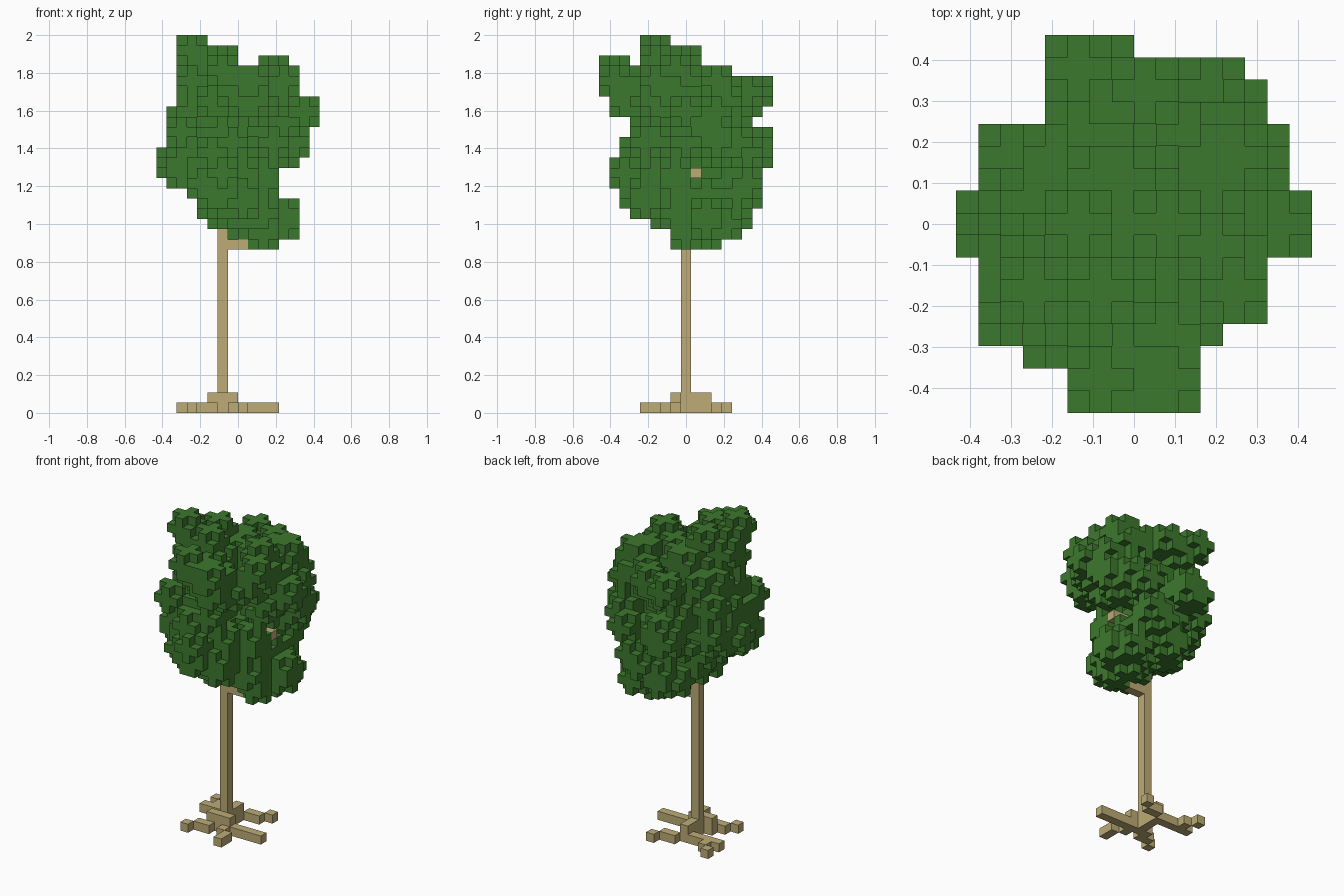
import bpy
import bmesh
import random

random.seed(7)
cube = bpy.data.objects.get("Cube")
if cube:
    bpy.data.objects.remove(cube, do_unlink=True)

UNIT = 2 / 37                 # edge of one block
MIDDLE = (8, 8.5, 0)          # grid point standing at the world origin


def material(name, rgb):
    mat = bpy.data.materials.new(name)
    mat.use_nodes = True
    color = (*rgb, 1)
    mat.diffuse_color = color
    mat.node_tree.nodes["Principled BSDF"].inputs["Base Color"].default_value = color
    return mat


def build_blocks(name, cells, mat):
    """Skin a set of grid cells, keeping only the exposed faces."""
    bm = bmesh.new()
    verts = {}

    def vert(point):
        if point not in verts:
            verts[point] = bm.verts.new([(p - m) * UNIT for p, m in zip(point, MIDDLE)])
        return verts[point]

    for cell in sorted(cells):
        for axis in range(3):
            for side in (0, 1):
                neighbour = list(cell)
                neighbour[axis] += 2 * side - 1
                if tuple(neighbour) in cells:
                    continue
                ring = []
                for u, v in ((0, 0), (1, 0), (1, 1), (0, 1)):
                    corner = list(cell)
                    corner[axis] += side
                    corner[(axis + 1) % 3] += u
                    corner[(axis + 2) % 3] += v
                    ring.append(vert(tuple(corner)))
                bm.faces.new(ring if side else ring[::-1])
    mesh = bpy.data.meshes.new(name)
    bm.to_mesh(mesh)
    bm.free()
    mesh.materials.append(mat)
    obj = bpy.data.objects.new(name, mesh)
    bpy.context.scene.collection.objects.link(obj)
    return obj


def bar(xs, ys, zs):
    """Cells of a box, each range given as first and last block."""
    return {(x, y, z)
            for x in range(xs[0], xs[1] + 1)
            for y in range(ys[0], ys[1] + 1)
            for z in range(zs[0], zs[1] + 1)}


bark = material("tan bark", (0.51, 0.41, 0.18))
leaf = material("leaf green", (0.046, 0.188, 0.026))

# Trunk and limbs
trunk = bar((6, 6), (8, 8), (0, 23))
limbs = bar((7, 8), (8, 8), (16, 16)) | bar((7, 11), (9, 9), (23, 23))

# Roots: a raised collar and five crooked arms on the ground
GROUND = (0, 0)
roots = bar((5, 7), (7, 7), (0, 1)) | bar((6, 6), (9, 10), (0, 1))
for xs, ys in (
    ((3, 3), (5, 5)), ((4, 5), (6, 6)),                          # front right arm
    ((8, 8), (4, 5)), ((7, 7), (6, 6)),                          # front arm
    ((9, 11), (7, 7)),                                           # left arm
    ((7, 8), (11, 11)), ((9, 9), (12, 12)),                      # back left arm
    ((2, 2), (10, 10)), ((2, 2), (12, 12)), ((3, 3), (11, 11)),  # back right arm
    ((3, 5), (10, 10)), ((8, 8), (7, 7)),
):
    roots |= bar(xs, ys, GROUND)
roots -= trunk

# Crown limits: block spans per layer from the lowest layer up
LOWEST = 16
WIDTH = [(9, 12), (7, 14), (5, 14), (4, 14), (4, 14), (3, 12), (1, 12),
         (0, 12), (0, 14), (0, 15), (1, 15), (1, 15), (1, 16), (1, 16),
         (2, 16), (2, 14), (2, 14), (2, 14), (2, 13), (2, 8), (2, 5)]
DEPTH = [(7, 12), (7, 14), (5, 15), (3, 15), (2, 16), (2, 16), (1, 16),
         (1, 15), (1, 17), (2, 17), (2, 17), (3, 17), (3, 15), (1, 16),
         (1, 17), (0, 17), (0, 17), (0, 13), (0, 10), (4, 10), (4, 7)]
# Plan outline: width span for each row from front to back
PLAN = ([(5, 11)] * 2 + [(3, 11), (1, 12)] + [(1, 14)] * 3 + [(0, 16)] * 3
        + [(1, 15)] * 3 + [(4, 14)] + [(4, 13)] * 2 + [(4, 8)])


def inside(x, y, z):
    layer = z - LOWEST
    if not (0 <= layer < len(WIDTH) and 0 <= y < len(PLAN)):
        return False
    if z == 34 and (x in (8, 9) or y == 3):      # gaps between the top tufts
        return False
    return all(lo <= v < hi for v, (lo, hi) in
               ((x, WIDTH[layer]), (y, DEPTH[layer]), (x, PLAN[y])))


def roundness(x, y, z):
    total = 0
    for v, (lo, hi) in ((x, WIDTH[z - LOWEST]), (y, DEPTH[z - LOWEST])):
        total += ((v + 0.5 - (lo + hi) / 2) / ((hi - lo) / 2)) ** 2
    return total


def in_opening(x, y, z):
    """A see-through gap slanting through the back left of the crown."""
    return abs(x + 0.7 * y - 17.3) < 2 and abs(z - 0.73 * y - 17.4) < 1.8


def in_waist(x, y, z):
    """The front left side draws in below the upper mass of leaves."""
    limit = 6.3 if z > 27 else 3.5 if z > 24 else 4.6
    return x - 7.5 - 0.7 * (y - 8) > limit


# A tuft is a three-block cube without its corners
TUFT = [(i, j, k) for i in (-1, 0, 1) for j in (-1, 0, 1) for k in (-1, 0, 1)
        if abs(i) + abs(j) + abs(k) < 3]


def tuft(center):
    return [tuple(c + o for c, o in zip(center, offset)) for offset in TUFT]


def is_outer(center):
    return roundness(*center) > 0.9 or in_waist(*center)


centers = [c for c in sorted(bar((0, 15), (0, 16), (LOWEST, 36)))
           if all(inside(*cell) for cell in tuft(c)) and not in_opening(*c)]
random.shuffle(centers)
centers.sort(key=is_outer)

# Tufts around the trunk top and limb, tufts on the diagonals, then a scatter
crown = set()
for c in ((6, 6, 19), (10, 7, 23), (10, 8, 21), (10, 10, 21),
          (2, 4, 27), (12, 13, 26), (10, 14, 22), (5, 15, 25)):
    crown.update(tuft(c))
for c in centers:
    if not is_outer(c) and random.random() < 0.12:
        crown.update(tuft(c))


def outline(cells):
    return {(axis, cell[:axis] + cell[axis + 1:]) for cell in cells for axis in range(3)}


# Fill out the outline of the crown
covered = outline(crown)
for c in centers:
    added = outline(tuft(c))
    if not added <= covered:
        covered |= added
        crown.update(tuft(c))
crown -= trunk | limbs

build_blocks("trunk", trunk, bark)
build_blocks("limbs", limbs, bark)
build_blocks("roots", roots, bark)
build_blocks("leaf_crown", crown, leaf)
